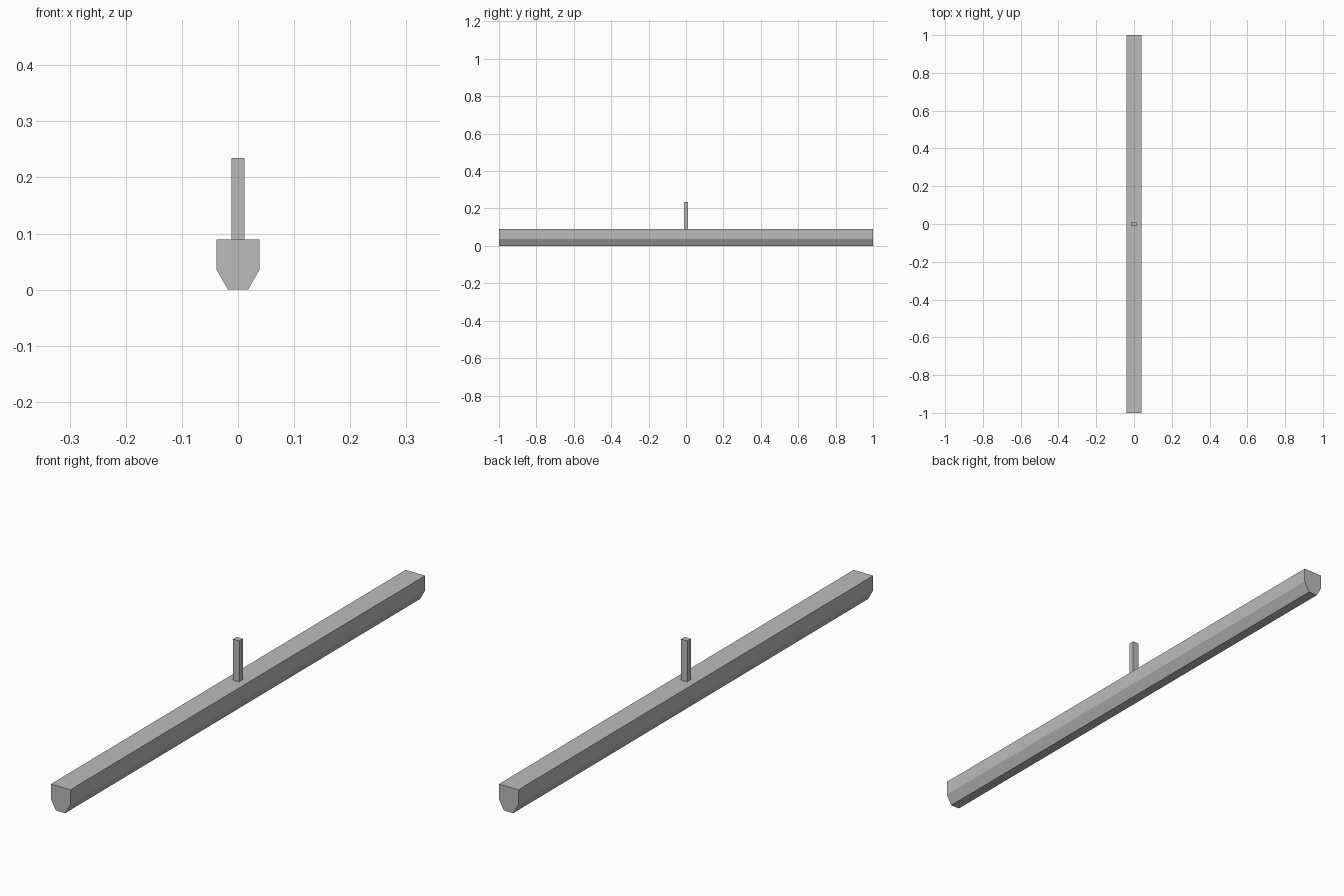
import bpy
import bmesh

cube = bpy.data.objects.get("Cube")
if cube:
    bpy.data.objects.remove(cube, do_unlink=True)

grey = bpy.data.materials.new("plain grey")
grey.use_nodes = True
colour = (0.5, 0.5, 0.5, 1)
grey.diffuse_color = colour
grey.node_tree.nodes["Principled BSDF"].inputs["Base Color"].default_value = colour


def extrude(name, half_profile, half_length):
    """Mirror an x-z half profile about x = 0 and extrude it along y."""
    points = half_profile + [(-x, z) for x, z in reversed(half_profile)]
    bm = bmesh.new()
    face = bm.faces.new([bm.verts.new((x, -half_length, z)) for x, z in points])
    result = bmesh.ops.extrude_face_region(bm, geom=[face])
    verts = [v for v in result["geom"] if isinstance(v, bmesh.types.BMVert)]
    bmesh.ops.translate(bm, verts=verts, vec=(0, 2 * half_length, 0))
    bmesh.ops.recalc_face_normals(bm, faces=bm.faces)
    mesh = bpy.data.meshes.new(name)
    bm.to_mesh(mesh)
    bm.free()
    mesh.materials.append(grey)
    obj = bpy.data.objects.new(name, mesh)
    bpy.context.collection.objects.link(obj)
    return obj


# Long beam with a chamfered underside
extrude("beam", [(0.018, 0), (0.0385, 0.036), (0.0385, 0.089)], 1)

# Short upright post at the middle of the beam
extrude("post", [(0.012, 0.085), (0.012, 0.235)], 0.01)
